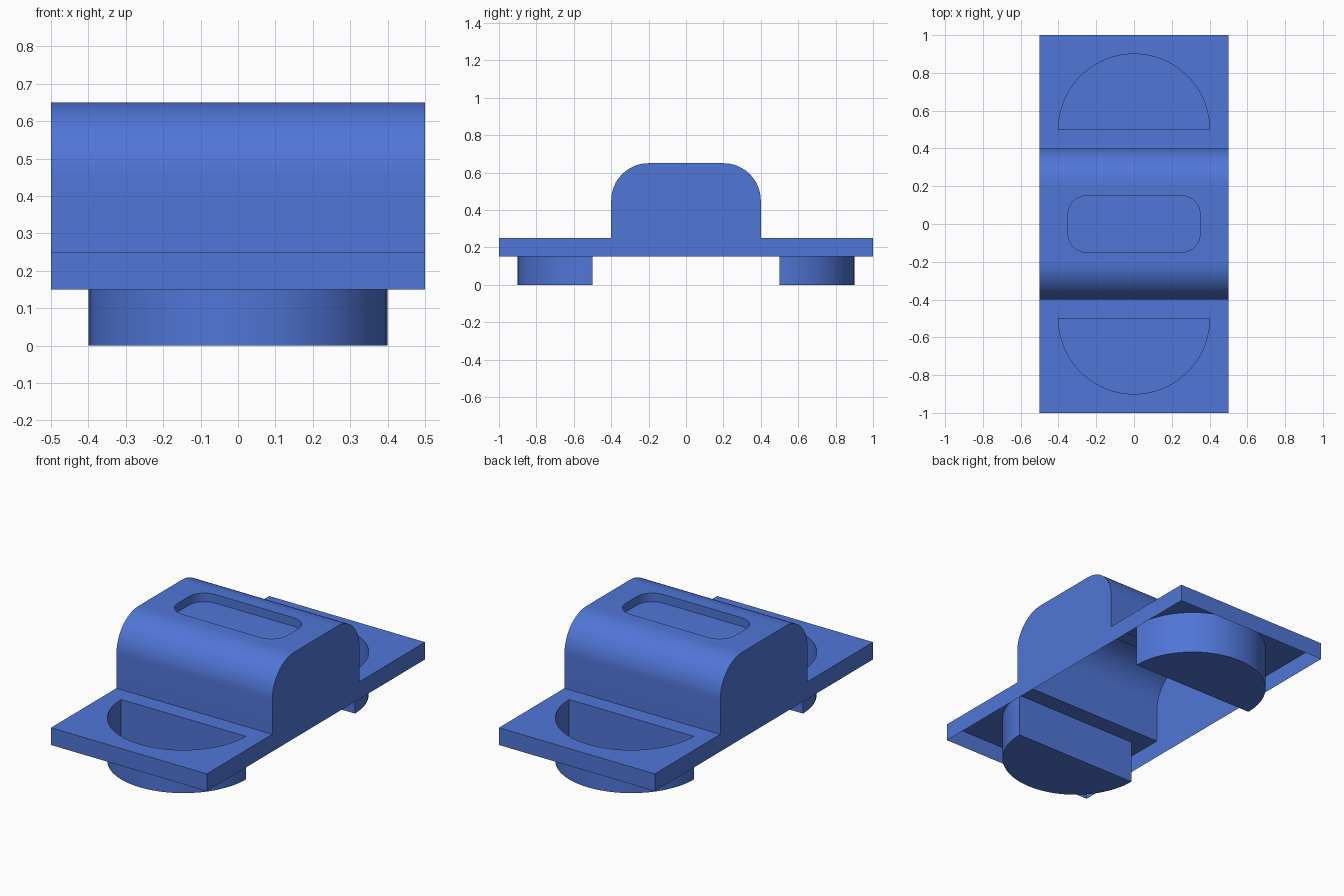
import bpy, bmesh
from math import sin, cos, pi

if "Cube" in bpy.data.objects:
    bpy.data.objects.remove(bpy.data.objects["Cube"])

bm = bmesh.new()


def arc(cx, cy, r, a0, a1, n=16):
    return [(cx + r * cos(a0 + (a1 - a0) * i / n), cy + r * sin(a0 + (a1 - a0) * i / n))
            for i in range(n + 1)]


def ring(points):
    return [bm.verts.new(p) for p in points]


def loop_edges(vs):
    return [bm.edges.new((vs[i], vs[(i + 1) % len(vs)])) for i in range(len(vs))]


def sheet_with_pocket(x, y0, y1, z, outline, floor_z):
    """Flat rectangle with a thin-walled pocket sunk into it."""
    outer = ring([(-x, y0, z), (x, y0, z), (x, y1, z), (-x, y1, z)])
    rim = ring([(px, py, z) for px, py in outline])
    base = ring([(px, py, floor_z) for px, py in outline])
    n = len(rim)
    bmesh.ops.triangle_fill(bm, edges=loop_edges(outer) + loop_edges(rim),
                            use_beauty=True, normal=(0, 0, 1))
    for i in range(n):
        j = (i + 1) % n
        bm.faces.new((rim[i], rim[j], base[j], base[i]))
    bm.faces.new(base)


# Side profile (y, z) of the plate and raised hump
right_arc = arc(0.2, 0.45, 0.2, 0, pi / 2)
left_arc = arc(-0.2, 0.45, 0.2, pi / 2, pi)
profile = ([(1, 0.15), (1, 0.25), (0.4, 0.25)] + right_arc + left_arc
           + [(-0.4, 0.25), (-1, 0.25), (-1, 0.15)])

# Both side walls and the skin between them; the underside stays open
sides = [ring([(x, y, z) for y, z in profile]) for x in (-0.5, 0.5)]
for side in sides:
    bm.faces.new(side)
hump_top = 2 + len(right_arc)
pocketed = (1, hump_top, len(profile) - 3)
for i in range(len(profile) - 1):
    if i not in pocketed:
        bm.faces.new((sides[0][i], sides[0][i + 1], sides[1][i + 1], sides[1][i]))

# Half-round cups in both end flanges
for s in (1, -1):
    half_round = [(x, s * y) for x, y in arc(0, 0.5, 0.4, 0, pi, 40)]
    sheet_with_pocket(0.5, s * 0.4, s * 1.0, 0.25, half_round, 0.0)

# Shallow rounded recess in the hump top
slot = []
for k, (cx, cy) in enumerate([(0.25, 0.05), (-0.25, 0.05), (-0.25, -0.05), (0.25, -0.05)]):
    slot += arc(cx, cy, 0.1, k * pi / 2, (k + 1) * pi / 2, 10)
sheet_with_pocket(0.5, -0.2, 0.2, 0.65, slot, 0.60)

# Weld the sheets into one shell
bmesh.ops.remove_doubles(bm, verts=bm.verts[:], dist=1e-4)
bmesh.ops.recalc_face_normals(bm, faces=bm.faces[:])
mesh = bpy.data.meshes.new("body_shell")
bm.to_mesh(mesh)
bm.free()
body = bpy.data.objects.new("body_shell", mesh)
bpy.context.collection.objects.link(body)

mat = bpy.data.materials.new("blue")
mat.diffuse_color = (0.08, 0.18, 0.68, 1)
mat.use_nodes = True
mat.node_tree.nodes["Principled BSDF"].inputs["Base Color"].default_value = mat.diffuse_color
mesh.materials.append(mat)

bpy.context.view_layer.objects.active = body
body.select_set(True)
bpy.ops.object.shade_smooth_by_angle(angle=pi / 6)
